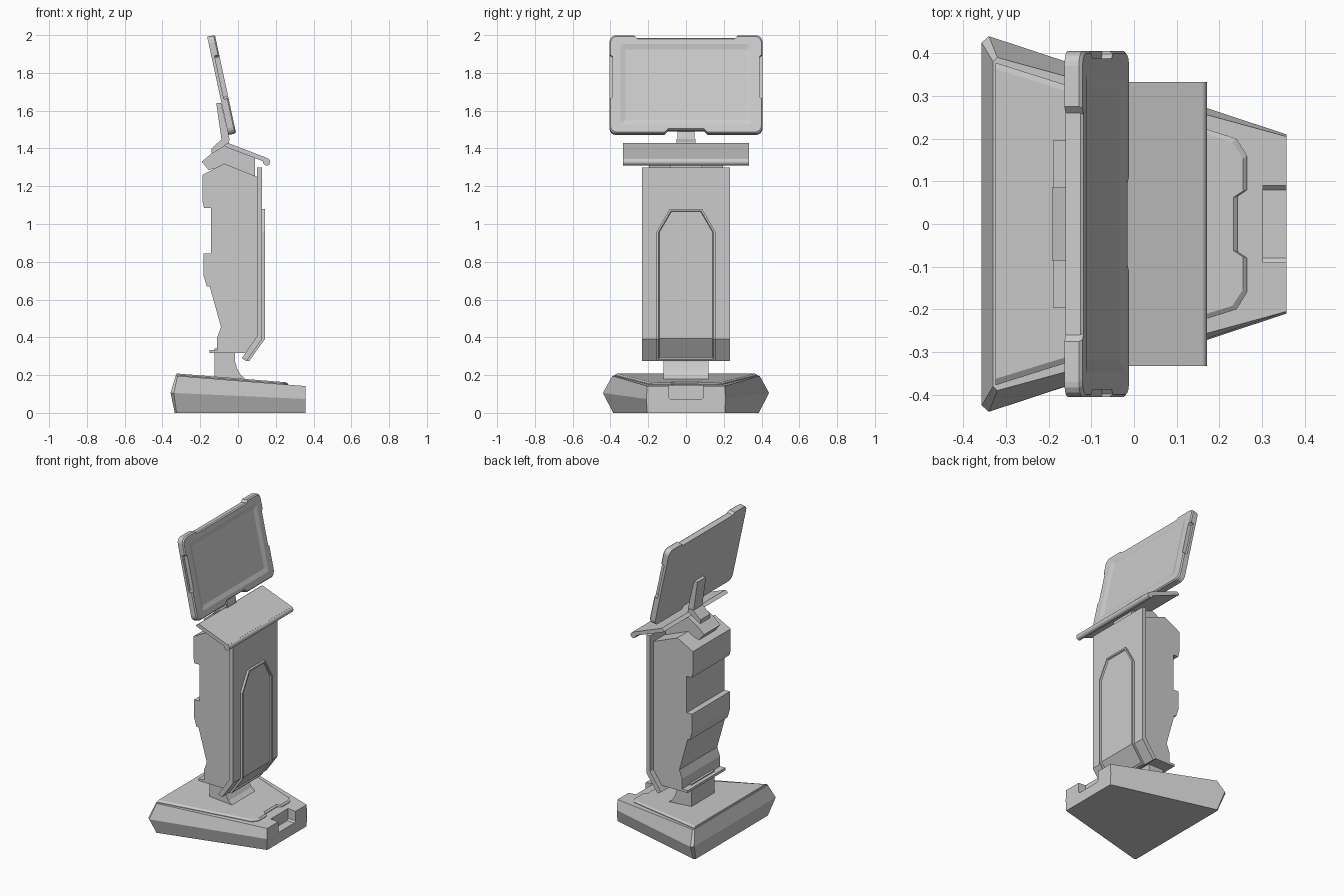
import bpy, bmesh, math
from mathutils import Vector

cube = bpy.data.objects.get("Cube")
if cube:
    bpy.data.objects.remove(cube, do_unlink=True)

grey = bpy.data.materials.new("light_grey")
grey.use_nodes = True
GREY = (0.6, 0.6, 0.6, 1)
grey.diffuse_color = GREY
grey.node_tree.nodes["Principled BSDF"].inputs["Base Color"].default_value = GREY


def finish(name, bm):
    bmesh.ops.recalc_face_normals(bm, faces=bm.faces)
    mesh = bpy.data.meshes.new(name)
    bm.to_mesh(mesh)
    bm.free()
    mesh.materials.append(grey)
    obj = bpy.data.objects.new(name, mesh)
    bpy.context.collection.objects.link(obj)
    return obj


def loft(name, rings):
    """Join closed rings of points with side faces and two end caps."""
    bm = bmesh.new()
    loops = [[bm.verts.new(p) for p in ring] for ring in rings]
    n = len(loops[0])
    for a, b in zip(loops, loops[1:]):
        for i in range(n):
            j = (i + 1) % n
            bm.faces.new((a[i], a[j], b[j], b[i]))
    bm.faces.new(loops[0])
    bm.faces.new(loops[-1])
    return finish(name, bm)


def prism(name, profile, half):
    """Side profile (x, z) extruded evenly across y."""
    return loft(name, [[(x, y, z) for x, z in profile] for y in (-half, half)])


def mirror(half):
    """Complete a half outline by mirroring its second value."""
    return half + [(a, -b) for a, b in reversed(half)]


def cut(obj, cutters):
    bpy.context.view_layer.objects.active = obj
    for c in cutters:
        mod = obj.modifiers.new("cut", "BOOLEAN")
        mod.object, mod.operation, mod.solver = c, "DIFFERENCE", "EXACT"
        bpy.ops.object.modifier_apply(modifier=mod.name)
        bpy.data.objects.remove(c, do_unlink=True)


def bevel(obj, width, segments=1):
    mod = obj.modifiers.new("bevel", "BEVEL")
    mod.width, mod.segments, mod.limit_method = width, segments, "ANGLE"


# Base: tapered wedge with bulging sides
def base_top(x):
    return 0.142 + (0.357 - x) * 0.08


bottom = mirror([(0.357, 0.205), (-0.325, 0.385), (-0.335, 0.375)])
middle = mirror([(0.357, 0.21), (-0.34, 0.44), (-0.357, 0.425)])
top = mirror([(0.357, 0.205), (-0.32, 0.39), (-0.33, 0.38)])
base = loft("base", [
    [(x, y, 0) for x, y in bottom],
    [(x, y, 0.09 - 0.045 * x) for x, y in middle],
    [(x, y, base_top(x)) for x, y in top]])
pocket = loft("pocket_cutter", [
    [(x, y, z) for y, z in mirror_pts] for x, mirror_pts in
    ((x, [(-0.09, 0.3), (-0.09, 0.08), (-0.08, 0.07),
          (0.08, 0.07), (0.09, 0.08), (0.09, 0.3)]) for x in (0.302, 0.4))])
cut(base, [pocket])

# Raised cover on the base with a notched front edge
cover = mirror([(0.243, 0.065), (0.265, 0.08), (0.265, 0.16),
                (0.24, 0.2), (-0.325, 0.378)])
inner = [(x - 0.01 if x > 0 else x, y * 0.96) for x, y in cover]
loft("base_cover", [[(x, y, base_top(x) + h) for x, y in ring]
                    for ring, h in ((cover, -0.01), (cover, 0.004), (inner, 0.012))])

# Flared pedestal
prism("pedestal", [(-0.125, 0.16), (-0.125, 0.34), (-0.015, 0.34), (-0.015, 0.27),
                   (-0.005, 0.235), (0.015, 0.2), (0.045, 0.175), (0.045, 0.16)], 0.12)

# Column with a stepped back
prism("column", [
    (-0.074, 1.32), (-0.188, 1.26), (-0.188, 1.12), (-0.18, 1.085), (-0.143, 1.085),
    (-0.143, 0.845), (-0.182, 0.845), (-0.182, 0.725), (-0.165, 0.67), (-0.15, 0.67),
    (-0.09, 0.455), (-0.11, 0.4), (-0.11, 0.333), (-0.15, 0.333), (-0.15, 0.317),
    (0.042, 0.317), (0.1, 0.4), (0.1, 1.25)], 0.197)

# Front plate, bent inward at the foot
prism("front_plate", [(0.1, 1.3), (0.127, 1.3), (0.127, 0.39), (0.045, 0.275),
                      (0.02, 0.29), (0.1, 0.405)], 0.232)

# Raised panel with a rim, following the bend
bm = bmesh.new()
left, right = [[bm.verts.new((x, s * y, z)) for x, y, z in (
    (0.12, 0.085, 1.08), (0.12, 0.155, 0.96), (0.12, 0.155, 0.39),
    (0.038, 0.155, 0.275))] for s in (1, -1)]
faces = [bm.faces.new(left[:3] + right[2::-1]),
         bm.faces.new(left[2:] + right[:1:-1])]
bmesh.ops.recalc_face_normals(bm, faces=faces)
grown = bmesh.ops.extrude_face_region(bm, geom=faces)["geom"]
bmesh.ops.translate(bm, vec=(0.022, 0, 0),
                    verts=[g for g in grown if isinstance(g, bmesh.types.BMVert)])
front = [g for g in grown if isinstance(g, bmesh.types.BMFace)]
bmesh.ops.recalc_face_normals(bm, faces=bm.faces)
bmesh.ops.inset_region(bm, faces=front, thickness=0.01, use_even_offset=True)
bmesh.ops.inset_region(bm, faces=front, thickness=0.004, depth=-0.008,
                       use_even_offset=True)
finish("front_panel", bm)

# Head block on the column and the sloping shelf
prism("head", [(-0.192, 1.33), (-0.138, 1.375), (-0.075, 1.412), (-0.05, 1.412),
               (0.09, 1.355), (0.09, 1.28), (0.09, 1.25), (-0.074, 1.31),
               (-0.155, 1.285)], 0.085)
prism("shelf", [(-0.075, 1.415), (-0.055, 1.43), (0.16, 1.347),
                (0.15, 1.326), (-0.06, 1.405)], 0.333)
lip = prism("shelf_lip", [(0.152 + 0.019 * math.cos(math.tau * i / 20),
                           1.329 + 0.019 * math.sin(math.tau * i / 20))
                          for i in range(20)], 0.333)
for poly in lip.data.polygons:
    poly.use_smooth = len(poly.vertices) == 4
for edge in lip.data.edges:
    a, b = (lip.data.vertices[i].co for i in edge.vertices)
    edge.use_edge_sharp = abs(a.y - b.y) < 0.01

# Screen mount
prism("mount_foot", [(-0.14, 1.375), (-0.14, 1.4), (-0.085, 1.45),
                     (-0.05, 1.45), (-0.045, 1.41)], 0.05)
prism("mount_arm", [(-0.115, 1.64), (-0.09, 1.64), (-0.045, 1.45), (-0.05, 1.42),
                    (-0.085, 1.43)], 0.045)

# Tilted screen: local (across, up, out) axes on its front face
UP = Vector((-0.112, 0, 0.52)).normalized()
OUT = Vector((UP.z, 0, -UP.x))
ORIGIN = Vector((-0.01, 0, 1.48))


def on_screen(y, up, out):
    return ORIGIN + Vector((0, y, 0)) + UP * up + OUT * out


def slab(name, layers):
    return loft(name, [[on_screen(y, v, w) for v, y in ring] for ring, w in layers])


def rectangle(y0, y1, v0, v1, r):
    return [(v0, y0 + r), (v0 + r, y0), (v1 - r, y0), (v1, y0 + r),
            (v1, y1 - r), (v1 - r, y1), (v0 + r, y1), (v0, y1 - r)]


def corner(v, y, start, r=0.035):
    return [(v + r * math.sin(math.radians(start + 22.5 * i)),
             y + r * math.cos(math.radians(start + 22.5 * i))) for i in range(5)]


outline = mirror([(0.02, 0.095), (0, 0.115)] + corner(0.035, 0.37, -90)
                 + corner(0.497, 0.37, 0) + [(0.532, 0.275), (0.518, 0.26)])
shrunk = [(0.266 + (v - 0.266) * 0.975, y * 0.985) for v, y in outline]
screen = slab("screen", [(outline, -0.042), (outline, -0.007), (shrunk, 0)])

# Display recess with sloping edges, and a grip notch on each side
cutters = [slab("display_cutter", [
    (rectangle(-0.32, 0.32, 0.075, 0.455, 0.008), -0.008),
    (rectangle(-0.355, 0.355, 0.04, 0.49, 0.012), 0.002)])]
for s in (-1, 1):
    y0, y1 = sorted((s * 0.388, s * 0.43))
    notch = rectangle(y0, y1, 0.19, 0.425, 0.01)
    cutters.append(slab("grip_cutter", [(notch, -0.025), (notch, 0.02)]))
cut(screen, cutters)
